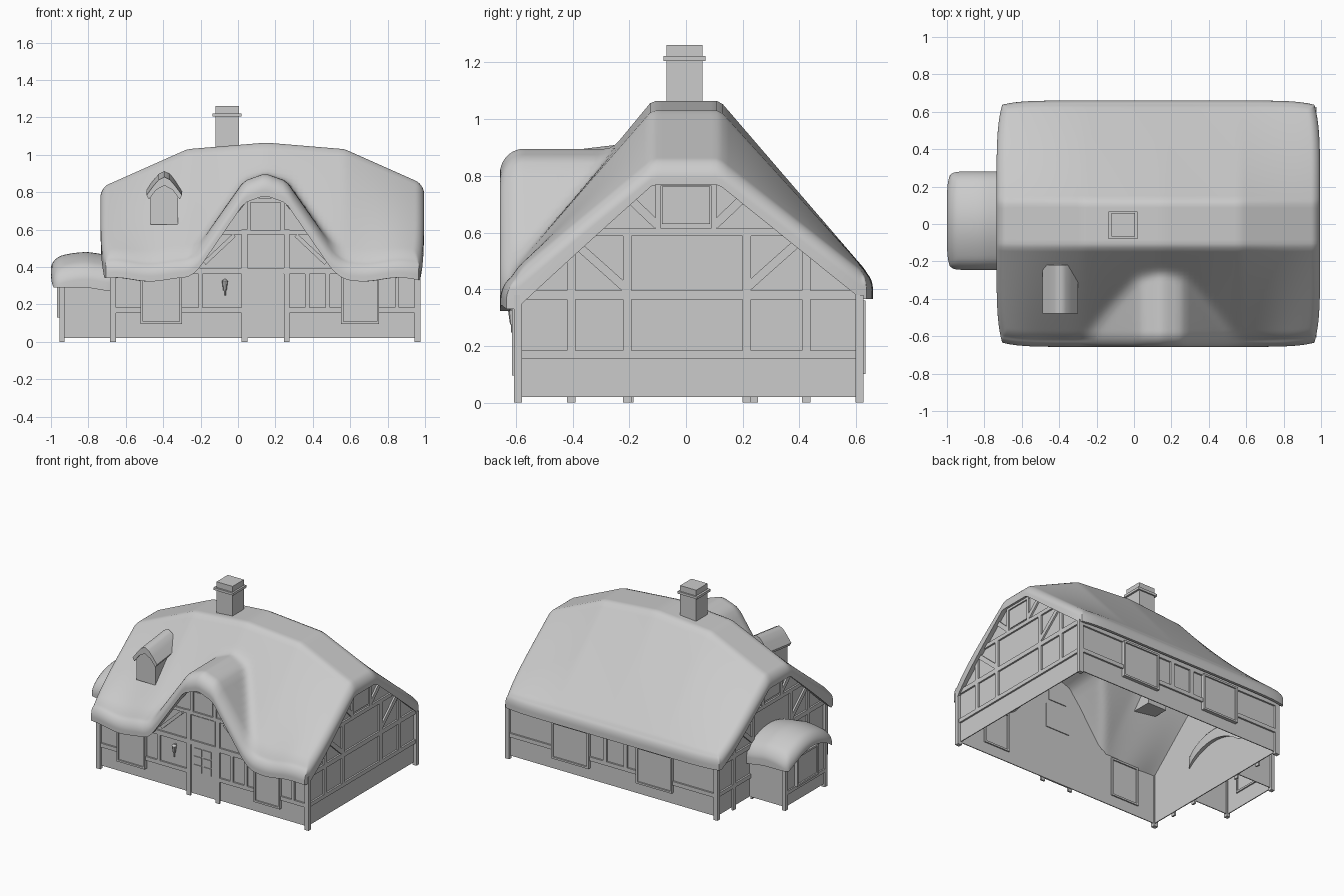
import bpy, bmesh
from math import cos, pi, sin, sqrt
from mathutils import Vector

cube = bpy.data.objects.get("Cube")
if cube:
    bpy.data.objects.remove(cube, do_unlink=True)

# One plain material for the whole cottage
GREY = (0.6, 0.6, 0.6, 1)
mat = bpy.data.materials.new("plain_grey")
mat.use_nodes = True
mat.diffuse_color = GREY
mat.node_tree.nodes["Principled BSDF"].inputs["Base Color"].default_value = GREY


def finish(name, bm, smooth=False):
    bmesh.ops.recalc_face_normals(bm, faces=bm.faces)
    mesh = bpy.data.meshes.new(name)
    bm.to_mesh(mesh)
    bm.free()
    mesh.materials.append(mat)
    ob = bpy.data.objects.new(name, mesh)
    bpy.context.collection.objects.link(ob)
    if smooth:
        bpy.ops.object.select_all(action='DESELECT')
        bpy.context.view_layer.objects.active = ob
        ob.select_set(True)
        bpy.ops.object.shade_smooth_by_angle(angle=1.0)
    return ob


# Wall planes: u along the wall, z up, d outward
def front(u, z, d): return Vector((u, -0.59 - d, z))
def back(u, z, d): return Vector((u, 0.61 + d, z))
def right_end(u, z, d): return Vector((0.955 + d, u, z))
def left_end(u, z, d): return Vector((-0.665 - d, u, z))
def annex_end(u, z, d): return Vector((-0.945 - d, u, z))
def annex_front(u, z, d): return Vector((u, -0.2 - d, z))
def annex_back(u, z, d): return Vector((u, 0.24 + d, z))


def panels(name, plane, polys, d0, d1, smooth=False):
    """Extrude flat outlines outward from a wall plane, as one object."""
    bm = bmesh.new()
    for pts in polys:
        a = [bm.verts.new(plane(u, z, d0)) for u, z in pts]
        b = [bm.verts.new(plane(u, z, d1)) for u, z in pts]
        bm.faces.new(a)
        bm.faces.new(b)
        for i in range(len(pts)):
            j = (i + 1) % len(pts)
            bm.faces.new((a[i], a[j], b[j], b[i]))
    return finish(name, bm, smooth)


def rect(u0, u1, z0, z1):
    return [(u0, z0), (u1, z0), (u1, z1), (u0, z1)]


def post(u, z0, z1, w=0.03):
    return rect(u - w / 2, u + w / 2, z0, z1)


def brace(u0, z0, u1, z1, w=0.03):
    a, b = Vector((u0, z0)), Vector((u1, z1))
    n = (b - a).orthogonal().normalized() * w / 2
    return [tuple(p) for p in (a + n, b + n, b - n, a - n)]


def window(name, plane, u0, u1, z0, z1, f=0.013):
    panels(name + "_frame", plane, [rect(u0, u0 + f, z0, z1), rect(u1 - f, u1, z0, z1),
           rect(u0 + f, u1 - f, z0, z0 + f), rect(u0 + f, u1 - f, z1 - f, z1)], -0.015, 0.024)
    panels(name + "_pane", plane, [rect(u0 + f, u1 - f, z0 + f, z1 - f)], 0.006, 0.014)


def box(name, x0, x1, y0, y1, z0, z1):
    return panels(name, lambda u, z, d: Vector((u, d, z)), [rect(x0, x1, z0, z1)], y0, y1)


def rounding(dist, radius, drop):
    e = min(dist / radius, 1)
    return drop * (1 - sqrt(max(0, 1 - (1 - e) ** 2)))


# Thatch: a thick blanket over a height function, with (radius, drop) rounding per edge
def thatch(name, x0, x1, y0, y1, top, thick, side_rim, front_rim, back_rim, taper, nx, ny):
    bm = bmesh.new()
    cx, cy = (x0 + x1) / 2, (y0 + y1) / 2
    hx, hy = (x1 - x0) / 2, (y1 - y0) / 2
    upper, lower = [], []
    for i in range(nx + 1):
        u = -cos(pi * i / nx)
        for j in range(ny + 1):
            v = -cos(pi * j / ny)
            x, y = cx + hx * u, cy + hy * v
            fall = max(rounding(hx * (1 - abs(u)), *side_rim),
                       rounding(hy * (1 - abs(v)), *(front_rim if v < 0 else back_rim)))
            z = top(x, y)
            px = cx + hx * u * (1 - taper * v ** 6)
            py = cy + hy * v * (1 - taper * u ** 10)
            upper.append(bm.verts.new((px, py, z - fall)))
            lower.append(bm.verts.new((px, py, z - thick(x, y))))
    n = ny + 1
    for i in range(nx):
        for j in range(ny):
            q = (i * n + j, (i + 1) * n + j, (i + 1) * n + j + 1, i * n + j + 1)
            bm.faces.new([upper[k] for k in q])
            bm.faces.new([lower[k] for k in reversed(q)])
    rim = [i * n for i in range(nx + 1)] + [nx * n + j for j in range(1, n)]
    rim += [i * n + ny for i in range(nx - 1, -1, -1)] + list(range(ny - 1, 0, -1))
    for a, b in zip(rim, rim[1:] + rim[:1]):
        bm.faces.new((upper[a], lower[a], lower[b], upper[b]))
    return finish(name, bm, True)


RIDGE = [(0, 1.065), (0.42, 1.03), (0.83, 0.848), (0.9, 0.82)]


def ridge(x):
    d = abs(x - 0.15)
    for (a, za), (b, zb) in zip(RIDGE, RIDGE[1:]):
        if d <= b:
            return za + (zb - za) * (d - a) / (b - a)
    return RIDGE[-1][1]


def slope(y):
    foot = 0.62 if y < 0 else 0.64
    return min(1, max(0, (foot - abs(y)) / (foot - 0.12)))


def main_top(x, y):
    t = slope(y)
    eave = 0.46 + (0.01 * sin(16 * x) - 0.01 if y < 0 else 0) * (1 - t)
    z = eave + (ridge(x) - eave) * t
    if y > 0:
        return z
    # Front gable sweeping up through the eave
    d = abs(x - 0.145)
    g = 0.9 - 0.35 * d if d < 0.115 else 0.86 - 1.4 * (d - 0.115)
    k = 0.03 + 0.12 * min(d, 0.4)
    h = max(k - abs(z - g), 0) / k
    return max(z, g) + h * h * k / 4


def main_thick(x, y):
    t = slope(y)
    return 0.095 - 0.022 * t + (0.022 * (1 - t) if y < 0 else 0)


def annex_fall(x):
    return 0.9 * max(0, -0.8 - x) ** 2


def annex_top(x, y):
    v = (y - 0.018) / 0.262
    return 0.48 - 0.09 * v * v - annex_fall(x) - 0.15 * max(0, x + 0.8)


thatch("main_thatch_roof", -0.735, 0.995, -0.657, 0.66, main_top, main_thick,
       (0.045, 0.05), (0.085, 0.09), (0.035, 0.065), 0.035, 96, 96)
thatch("annex_thatch_roof", -1.0, -0.63, -0.245, 0.28, annex_top,
       lambda x, y: 0.1 - annex_fall(x), (0.06, 0.05), (0.06, 0.055), (0.06, 0.055), 0.08, 24, 32)

# Wall sheets, open underneath
panels("front_wall", front, [[(-0.66, 0.02), (0.955, 0.02), (0.955, 0.38), (0.545, 0.38), (0.22, 0.78),
       (0.07, 0.78), (-0.255, 0.38), (-0.66, 0.38)]], -0.006, 0)
panels("back_wall", back, [rect(-0.66, 0.955, 0.02, 0.4)], -0.006, 0)
gable = [(-0.59, 0.02), (0.61, 0.02), (0.61, 0.385), (0.12, 0.8), (-0.12, 0.8), (-0.59, 0.385)]
panels("right_end_wall", right_end, [gable], -0.006, 0)
panels("left_end_wall", left_end, [gable], -0.006, 0)

# Corner posts
for x, sx in ((-0.668, "left"), (0.96, "right")):
    for y, sy in ((-0.593, "front"), (0.612, "back")):
        box(f"{sy}_{sx}_corner_post", x - 0.016, x + 0.016, y - 0.014, y + 0.014, 0, 0.38)

# Timber framing of both gable ends
for name, plane, foot in (("right", right_end, 0.155), ("left", left_end, 0)):
    bars = [rect(-0.59, 0.61, 0.155, 0.183), rect(-0.59, 0.61, 0.363, 0.395),
            rect(-0.34, 0.34, 0.588, 0.615), rect(-0.11, 0.11, 0.765, 0.79)]
    bars += [post(-0.405, foot, 0.55), post(-0.207, foot, 0.6),
             post(0.215, foot, 0.6), post(0.425, foot, 0.53)]
    for s in (-1, 1):
        bars += [post(s * 0.098, 0.6, 0.79, 0.02), brace(s * 0.4, 0.57, s * 0.215, 0.405),
                 brace(s * 0.2, 0.72, s * 0.1, 0.625)]
    panels(name + "_end_timbers", plane, bars, 0, 0.012)
    panels(name + "_loft_shutter", plane, [rect(-0.085, 0.085, 0.63, 0.762)], 0, 0.006)

# Timber framing of the front
bars = [rect(-0.655, 0.03, 0.155, 0.183), rect(0.27, 0.95, 0.155, 0.183), rect(-0.655, 0.95, 0.363, 0.395),
        rect(-0.09, 0.38, 0.575, 0.598), rect(0.06, 0.23, 0.745, 0.77)]
bars += [post(0.035, 0, 0.6), post(0.26, 0, 0.6), post(0.058, 0.59, 0.75, 0.02), post(0.238, 0.59, 0.75, 0.02)]
bars += [post(u, 0.17, 0.37, 0.022) for u in (-0.2, 0.37, 0.48, 0.85)]
bars += [brace(-0.18, 0.42, -0.02, 0.57, 0.022), brace(0.47, 0.42, 0.31, 0.57, 0.022)]
panels("front_timbers", front, bars, 0, 0.012)
panels("gable_shutters", front, [rect(0.055, 0.24, 0.4, 0.57), rect(0.075, 0.22, 0.605, 0.738)], -0.012, 0.007)
window("front_left_window", front, 0.55, 0.755, 0.095, 0.37)
window("front_right_window", front, -0.52, -0.3, 0.095, 0.37)

# Door with six glazed panes
panels("door", front, [rect(0.052, 0.244, 0.02, 0.362)], 0, 0.006)
panels("door_panes", front, [rect(u, u + 0.062, z, z + 0.05)
       for u in (0.075, 0.148) for z in (0.178, 0.237, 0.296)], 0.006, 0.011)

# Timber framing and windows of the back
panels("back_timbers", back, [rect(-0.655, 0.95, 0.155, 0.183), rect(-0.655, 0.95, 0.35, 0.38)]
       + [post(u, 0.17, 0.37) for u in (0.04, 0.2)], 0, 0.012)
window("back_left_window", back, 0.32, 0.61, 0.1, 0.36)
window("back_right_window", back, -0.33, -0.05, 0.1, 0.36)

# Annex walls, posts and window
arch = [(-0.2 + 0.44 * i / 12, 0.32 + 0.08 * sin(pi * i / 12)) for i in range(13)]
panels("annex_end_wall", annex_end, [[(0.24, 0.02), (-0.2, 0.02)] + arch], -0.006, 0)
panels("annex_front_wall", annex_front, [rect(-0.945, -0.665, 0.02, 0.32)], -0.006, 0)
panels("annex_back_wall", annex_back, [rect(-0.945, -0.665, 0.02, 0.32)], -0.006, 0)
for y, side in ((-0.2, "front"), (0.24, "back")):
    box(f"annex_{side}_post", -0.955, -0.928, y - 0.014, y + 0.014, 0, 0.31)
panels("annex_timbers", annex_end, [rect(-0.2, 0.24, 0.105, 0.13)], 0, 0.01)
window("annex_window", annex_end, -0.1, 0.14, 0.13, 0.345)

# Roof dormer: small body under a forward-drooping thatch cap
box("dormer_body", -0.468, -0.32, -0.465, -0.24, 0.628, 0.805)
panels("dormer_gable", lambda u, z, d: Vector((u, d, z)),
       [[(-0.468, 0.8), (-0.32, 0.8), (-0.394, 0.855)]], -0.465, -0.25)
half = [(0.03, 0.895), (0.06, 0.86), (0.095, 0.812), (0.082, 0.79), (0.045, 0.84)]
cap = [(0, 0.91)] + half + [(0, 0.865)] + [(-u, z) for u, z in reversed(half)]
panels("dormer_thatch", lambda u, z, d: Vector((u - 0.394, d, z + 0.12 * (d + 0.24))),
       [cap], -0.478, -0.22, True)

# Chimney with a collar
box("chimney", -0.12, 0.005, -0.068, 0.058, 0.9, 1.262)
box("chimney_collar", -0.135, 0.018, -0.08, 0.068, 1.205, 1.222)

# Hanging lantern by the door
for name, z, r1, r2, h in (("lantern_glass", 0.3, 0.009, 0.016, 0.05), ("lantern_cap", 0.33, 0.018, 0.004, 0.012),
                           ("lantern_stem", 0.262, 0.005, 0.005, 0.03)):
    bm = bmesh.new()
    bmesh.ops.create_cone(bm, cap_ends=True, segments=8, radius1=r1, radius2=r2, depth=h)
    bmesh.ops.translate(bm, verts=bm.verts, vec=(-0.07, -0.612, z))
    finish(name, bm)
box("lantern_bracket", -0.074, -0.066, -0.612, -0.59, 0.325, 0.333)
